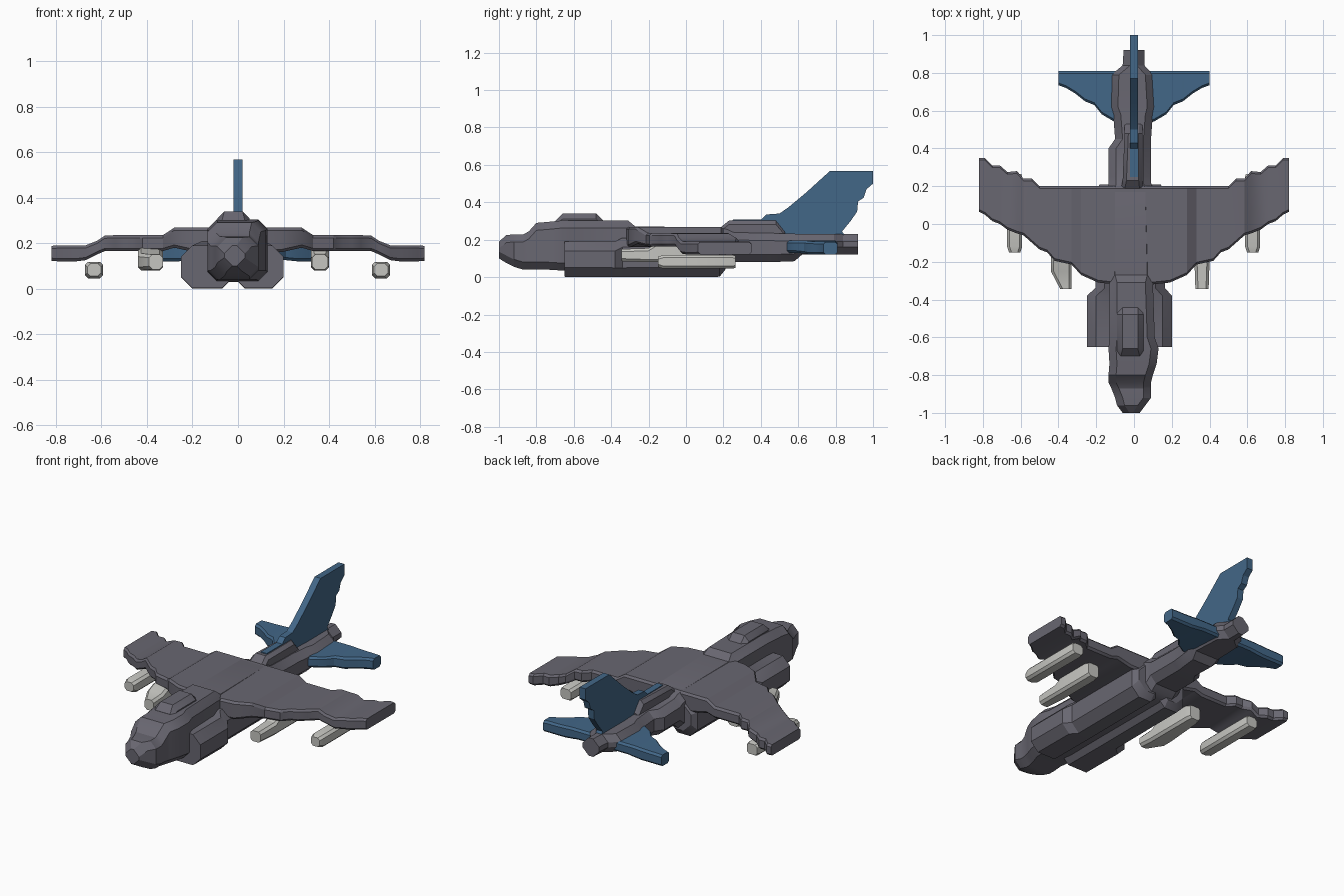
import bpy, bmesh, math


def material(name, rgb):
    m = bpy.data.materials.new(name)
    m.diffuse_color = (*rgb, 1)
    return m


GREY = material("slate grey", (0.14, 0.135, 0.165))
BLUE = material("steel blue", (0.055, 0.135, 0.245))
PALE = material("pale grey", (0.56, 0.56, 0.53))


def finish(name, bm, mat):
    bmesh.ops.recalc_face_normals(bm, faces=bm.faces)
    me = bpy.data.meshes.new(name)
    bm.to_mesh(me)
    bm.free()
    me.materials.append(mat)
    ob = bpy.data.objects.new(name, me)
    bpy.context.collection.objects.link(ob)
    bpy.ops.object.select_all(action='DESELECT')
    ob.select_set(True)
    bpy.context.view_layer.objects.active = ob
    bpy.ops.object.shade_smooth_by_angle(angle=math.radians(28))
    return ob


def loft(name, axis, stations, chamfer, mat):
    """Chamfered rectangles (s, a0, a1, z0, z1) joined along x or y."""
    bm = bmesh.new()
    rings = []
    for s, a0, a1, z0, z1 in stations:
        c = min(chamfer, 0.4 * (a1 - a0), 0.4 * (z1 - z0))
        pts = [(a0 + c, z0), (a1 - c, z0), (a1, z0 + c), (a1, z1 - c),
               (a1 - c, z1), (a0 + c, z1), (a0, z1 - c), (a0, z0 + c)]
        rings.append([bm.verts.new((s, a, z) if axis == 'x' else (a, s, z))
                      for a, z in pts])
    for r, q in zip(rings, rings[1:]):
        for i in range(8):
            j = (i + 1) % 8
            bm.faces.new((r[i], r[j], q[j], q[i]))
    bm.faces.new(rings[0])
    bm.faces.new(rings[-1])
    return finish(name, bm, mat)


def mirrored(half):
    return [(-s[0], *s[1:]) for s in reversed(half) if s[0] > 0] + half


# Fuselage: nose, cockpit section, mid body and tail boom
loft("fuselage", 'y', [
    (-1.00, -0.06, 0.03, 0.10, 0.19), (-0.96, -0.09, 0.06, 0.075, 0.225),
    (-0.92, -0.10, 0.09, 0.055, 0.228), (-0.87, -0.12, 0.09, 0.04, 0.228),
    (-0.84, -0.135, 0.09, 0.04, 0.245), (-0.80, -0.135, 0.10, 0.04, 0.29),
    (-0.74, -0.13, 0.12, 0.04, 0.295), (-0.66, -0.135, 0.13, 0.035, 0.303),
    (-0.60, -0.13, 0.11, 0.03, 0.303), (-0.31, -0.13, 0.10, 0.03, 0.303),
    (-0.27, -0.14, 0.11, 0.03, 0.27), (0.17, -0.14, 0.10, 0.03, 0.268),
    (0.22, -0.135, 0.09, 0.055, 0.255), (0.25, -0.135, 0.09, 0.08, 0.24),
    (0.40, -0.135, 0.09, 0.08, 0.235), (0.45, -0.10, 0.09, 0.08, 0.235),
    (0.58, -0.11, 0.10, 0.085, 0.232), (0.62, -0.125, 0.11, 0.12, 0.23),
    (0.79, -0.12, 0.10, 0.12, 0.23), (0.84, -0.06, 0.055, 0.12, 0.23),
    (0.92, -0.055, 0.055, 0.12, 0.23)], 0.04, GREY)

# Canopy hump
loft("canopy", 'y', [
    (-0.70, -0.09, 0.05, 0.25, 0.30), (-0.66, -0.09, 0.05, 0.25, 0.34),
    (-0.48, -0.09, 0.05, 0.25, 0.34), (-0.44, -0.08, 0.04, 0.25, 0.30)],
    0.03, GREY)

# Raised spine ahead of the fin
loft("dorsal_spine", 'y', [
    (0.18, -0.07, 0.05, 0.2, 0.262), (0.23, -0.06, 0.045, 0.2, 0.302),
    (0.48, -0.05, 0.045, 0.2, 0.302), (0.53, -0.05, 0.045, 0.2, 0.24)],
    0.02, GREY)

# Intake trunks, wide at the mouth and narrower under the wing
for side, sign, mouth in (("left", -1, 0.23), ("right", 1, 0.22)):
    rows = []
    for y, w, z0, z1 in ((-0.65, mouth, 0.002, 0.19), (-0.38, mouth, 0, 0.19),
                         (-0.34, 0.185, 0, 0.21), (0.18, 0.185, 0.002, 0.21),
                         (0.21, 0.16, 0.04, 0.20)):
        a, b = -0.02, -0.02 + sign * w
        rows.append((y, min(a, b), max(a, b), z0, z1))
    loft(side + "_intake", 'y', rows, 0.05, GREY)

# Wing: stepped leading and trailing edges, drooping towards the tips
loft("wing", 'x', mirrored([
    (0.0, -0.33, 0.2, 0.16, 0.268), (0.19, -0.31, 0.2, 0.16, 0.268),
    (0.28, -0.27, 0.2, 0.18, 0.268), (0.33, -0.215, 0.2, 0.165, 0.235),
    (0.42, -0.195, 0.2, 0.165, 0.235), (0.46, -0.15, 0.2, 0.165, 0.235),
    (0.50, -0.135, 0.2, 0.165, 0.235), (0.54, -0.10, 0.24, 0.165, 0.235),
    (0.585, -0.06, 0.24, 0.165, 0.233), (0.62, -0.05, 0.28, 0.15, 0.21),
    (0.67, -0.03, 0.275, 0.125, 0.19), (0.71, 0.0, 0.31, 0.12, 0.19),
    (0.75, 0.015, 0.31, 0.12, 0.19), (0.79, 0.05, 0.35, 0.12, 0.19),
    (0.82, 0.065, 0.35, 0.122, 0.188)]), 0.012, GREY)

# Tailplane
loft("tailplane", 'x', mirrored([
    (0.0, 0.50, 0.81, 0.13, 0.195), (0.11, 0.545, 0.81, 0.13, 0.195),
    (0.17, 0.58, 0.81, 0.13, 0.195), (0.21, 0.63, 0.81, 0.125, 0.195),
    (0.26, 0.65, 0.81, 0.12, 0.192), (0.31, 0.69, 0.81, 0.12, 0.19),
    (0.36, 0.72, 0.81, 0.12, 0.19), (0.40, 0.735, 0.81, 0.12, 0.188)]),
    0.012, BLUE)

# Vertical fin, extruded from its side profile
profile = [(0.24, 0.25), (0.25, 0.307), (0.40, 0.307), (0.43, 0.335),
           (0.50, 0.34), (0.55, 0.375), (0.64, 0.45), (0.77, 0.568),
           (1.0, 0.568), (1.0, 0.50), (0.965, 0.47), (0.95, 0.425),
           (0.92, 0.405), (0.915, 0.35), (0.88, 0.30), (0.835, 0.245),
           (0.86, 0.20), (0.50, 0.20)]
bm = bmesh.new()
face = bm.faces.new([bm.verts.new((-0.02, y, z)) for y, z in profile])
ext = bmesh.ops.extrude_face_region(bm, geom=[face])
bmesh.ops.translate(bm, vec=(0.04, 0, 0),
                    verts=[v for v in ext["geom"]
                           if isinstance(v, bmesh.types.BMVert)])
finish("fin", bm, BLUE)

# Underwing stores: inner pair tucked to the wing, outer pair lower down
loft("left_inner_store", 'y', [
    (-0.345, -0.39, -0.33, 0.085, 0.15), (-0.25, -0.44, -0.33, 0.08, 0.155),
    (-0.19, -0.44, -0.33, 0.08, 0.18), (0.05, -0.42, -0.33, 0.08, 0.18),
    (0.08, -0.41, -0.34, 0.085, 0.17)], 0.014, PALE)
loft("right_inner_store", 'y', [
    (-0.345, 0.325, 0.395, 0.085, 0.15), (-0.20, 0.32, 0.40, 0.08, 0.155),
    (-0.16, 0.32, 0.40, 0.08, 0.18), (0.05, 0.32, 0.40, 0.08, 0.18),
    (0.08, 0.325, 0.395, 0.085, 0.17)], 0.014, PALE)
for side, x in (("left", -0.632), ("right", 0.628)):
    loft(side + "_outer_store", 'y', [
        (-0.15, x - 0.03, x + 0.03, 0.055, 0.11),
        (-0.12, x - 0.04, x + 0.04, 0.045, 0.118),
        (0.25, x - 0.04, x + 0.04, 0.045, 0.118),
        (0.265, x - 0.035, x + 0.035, 0.05, 0.113)], 0.014, PALE)
